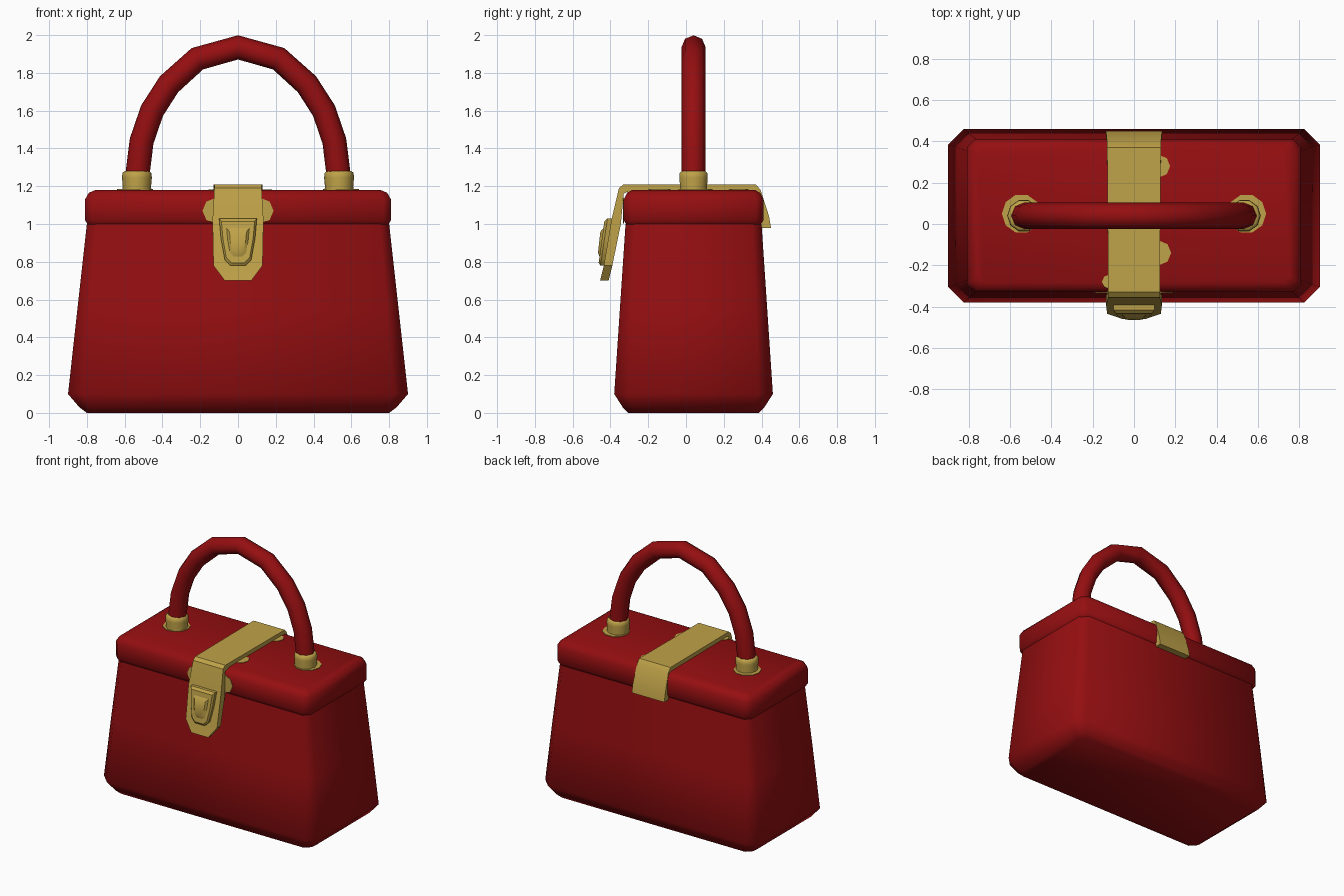
import bpy, bmesh
from math import cos, sin, pi, radians
from mathutils import Vector

if "Cube" in bpy.data.objects:
    bpy.data.objects.remove(bpy.data.objects["Cube"])


def material(name, rgb):
    m = bpy.data.materials.new(name)
    m.use_nodes = True
    m.diffuse_color = (*rgb, 1)
    bsdf = next(n for n in m.node_tree.nodes if n.type == 'BSDF_PRINCIPLED')
    bsdf.inputs["Base Color"].default_value = (*rgb, 1)
    return m


RED = material("red leather", (0.30, 0.0045, 0.0055))
GOLD = material("brass", (0.52, 0.36, 0.065))
MID = 0.04   # depth of the bag's centre line


def loft(name, rings, mat, angle=50):
    """Skin a list of equal-length rings and cap both ends."""
    bm = bmesh.new()
    loops = [[bm.verts.new(p) for p in ring] for ring in rings]
    n = len(loops[0])
    for a, b in zip(loops, loops[1:]):
        for i in range(n):
            j = (i + 1) % n
            bm.faces.new((a[i], a[j], b[j], b[i]))
    bm.faces.new(loops[0][::-1])
    bm.faces.new(loops[-1])
    bmesh.ops.recalc_face_normals(bm, faces=bm.faces)
    me = bpy.data.meshes.new(name)
    bm.to_mesh(me)
    bm.free()
    me.materials.append(mat)
    ob = bpy.data.objects.new(name, me)
    bpy.context.collection.objects.link(ob)
    bpy.ops.object.select_all(action='DESELECT')
    ob.select_set(True)
    bpy.context.view_layer.objects.active = ob
    bpy.ops.object.shade_smooth_by_angle(angle=radians(angle))
    return ob


def chamfered(z, hx, hy, c):
    """Rectangle with cut corners at height z."""
    corners = [(hx, hy - c), (hx - c, hy), (c - hx, hy), (-hx, hy - c),
               (-hx, c - hy), (c - hx, -hy), (hx - c, -hy), (hx, c - hy)]
    return [(x, y + MID, z) for x, y in corners]


def disc(x, y, z, r, n=10):
    return [(x + r * cos(2 * pi * i / n), y + r * sin(2 * pi * i / n), z)
            for i in range(n)]


# Flared body with a softened base
loft("bag_body", [chamfered(*s) for s in (
    (0, 0.80, 0.345, 0.04), (0.03, 0.84, 0.375, 0.055), (0.10, 0.90, 0.42, 0.075),
    (0.55, 0.85, 0.39, 0.06), (1.0, 0.80, 0.36, 0.05))], RED)

# Overhanging lid
loft("bag_lid", [chamfered(*s) for s in (
    (0.98, 0.785, 0.345, 0.04), (1.02, 0.81, 0.37, 0.04), (1.13, 0.81, 0.37, 0.04),
    (1.165, 0.79, 0.352, 0.035), (1.18, 0.755, 0.325, 0.03))], RED)

# Arched tubular handle, mirrored from half a path
half = [(-0.54, 1.18), (-0.53, 1.28), (-0.51, 1.44), (-0.455, 1.60),
        (-0.365, 1.74), (-0.215, 1.875)]
path = [Vector((x, MID, z)) for x, z in
        half + [(0, 1.935)] + [(-x, z) for x, z in reversed(half)]]
rings = []
for i, p in enumerate(path):
    t = (path[min(i + 1, len(path) - 1)] - path[max(i - 1, 0)]).normalized()
    side = Vector((0, 1, 0)).cross(t)
    rings.append([p + 0.064 * (side * cos(k * pi / 4) + Vector((0, 1, 0)) * sin(k * pi / 4))
                  for k in range(8)])
loft("handle", rings, RED)

# Handle collars and their base plates
for label, s in (("left", 1), ("right", -1)):
    x = s * 0.535
    loft(label + "_collar", [disc(x, MID, z, r) for z, r in (
        (1.17, 0.077), (1.2, 0.075), (1.245, 0.079), (1.27, 0.077), (1.28, 0.066))], GOLD)
    loft(label + "_collar_plate",
         [disc(x + s * 0.01, MID + 0.01, z, 0.095) for z in (1.176, 1.184)], GOLD)

# Strap over the lid: outer point, inner point and half width per station
stations = [
    ((0.45, 0.98), (0.39, 0.98), 0.135), ((0.44, 1.04), (0.40, 1.04), 0.135),
    ((0.395, 1.18), (0.37, 1.16), 0.13), ((0.37, 1.21), (0.34, 1.17), 0.13),
    ((-0.33, 1.21), (-0.31, 1.17), 0.125), ((-0.355, 1.19), (-0.33, 1.16), 0.125),
    ((-0.395, 1.02), (-0.345, 1.0), 0.135), ((-0.435, 0.78), (-0.39, 0.78), 0.13),
    ((-0.455, 0.70), (-0.41, 0.70), 0.07)]
loft("strap", [[(-w, *o), (w, *o), (w, *i), (-w, *i)] for o, i, w in stations], GOLD, 35)

# Raised clasp plate with a tapered catch on it
plate = [(0.10, 1.03), (0.09, 0.92), (0.07, 0.81), (0.04, 0.78)]


def clasp_ring(y, scale, lean):
    pts = plate + [(-x, z) for x, z in reversed(plate)]
    return [(x * scale, y + lean * (z - 0.9), 0.9 + (z - 0.9) * scale) for x, z in pts]


loft("clasp_plate", [clasp_ring(-0.40, 1, 0.17), clasp_ring(-0.435, 1, 0.15),
                     clasp_ring(-0.448, 0.88, 0.12)], GOLD, 35)
loft("clasp_catch", [clasp_ring(-0.44, 0.7, 0.1), clasp_ring(-0.46, 0.45, 0.05)], GOLD, 35)

# Thin brass edging beside the strap
for i, (x, y, r) in enumerate(((0.12, 0.28, 0.055), (0.12, -0.14, 0.06), (-0.12, -0.28, 0.035))):
    loft(f"lid_edging_{i}", [disc(x, y, z, r, 8) for z in (1.177, 1.183)], GOLD)
for label, s in (("left", 1), ("right", -1)):
    loft(label + "_front_edging",
         [[(px + s * 0.12, y, pz + 1.07) for px, pz, _ in disc(0, 0, 0, 0.068, 8)]
          for y in (MID - 0.368, MID - 0.374)], GOLD)
